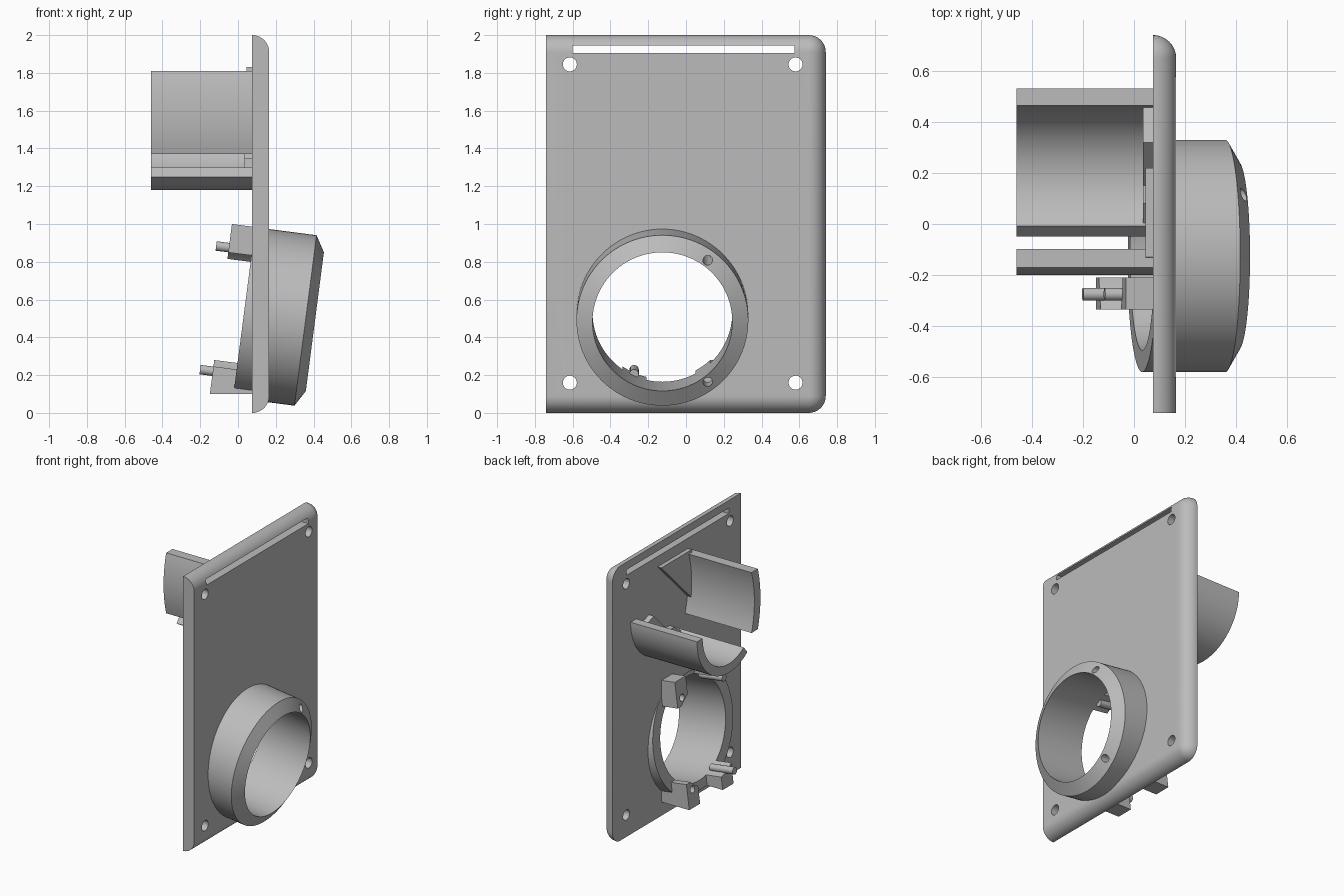
import bpy, bmesh, math
from mathutils import Matrix

cube = bpy.data.objects.get("Cube")
if cube:
    bpy.data.objects.remove(cube, do_unlink=True)

grey = bpy.data.materials.new("light grey plastic")
grey.use_nodes = True
grey.diffuse_color = (0.5, 0.5, 0.5, 1)
grey.node_tree.nodes["Principled BSDF"].inputs["Base Color"].default_value = (0.5, 0.5, 0.5, 1)

FLAT = Matrix.Identity(4)
# Frame of the tilted tube: local x runs along its axis, the origin is its front face
TILT = Matrix.Translation((0.407, -0.125, 0.483)) @ Matrix.Rotation(math.radians(7.4), 4, 'Y')


def loft(name, rings, matrix=FLAT, closed=False):
    """Join equal-length rings of points; cap both ends or close the loop."""
    bm = bmesh.new()
    loops = [[bm.verts.new(p) for p in ring] for ring in rings]
    count = len(loops[0])
    pairs = list(zip(loops, loops[1:]))
    if closed:
        pairs.append((loops[-1], loops[0]))
    else:
        bm.faces.new(loops[0])
        bm.faces.new(loops[-1])
    for a, b in pairs:
        for i in range(count):
            j = (i + 1) % count
            bm.faces.new((a[i], a[j], b[j], b[i]))
    bmesh.ops.recalc_face_normals(bm, faces=bm.faces)
    bm.transform(matrix)
    mesh = bpy.data.meshes.new(name)
    bm.to_mesh(mesh)
    bm.free()
    mesh.materials.append(grey)
    ob = bpy.data.objects.new(name, mesh)
    bpy.context.collection.objects.link(ob)
    return ob


def prism(name, outline, x0, x1, matrix=FLAT):
    return loft(name, [[(x, y, z) for y, z in outline] for x in (x0, x1)], matrix)


def arc(y, z, r, start, end, steps):
    angles = [math.radians(start + (end - start) * i / steps) for i in range(steps + 1)]
    return [(y + r * math.cos(a), z + r * math.sin(a)) for a in angles]


def circle(y, z, r, n=64):
    return arc(y, z, r, 0, 360, n)[:-1]


def rect(y0, y1, z0, z1):
    return [(y0, z0), (y1, z0), (y1, z1), (y0, z1)]


def cut(target, *cutters):
    bpy.context.view_layer.objects.active = target
    for c in cutters:
        mod = target.modifiers.new("cut", 'BOOLEAN')
        mod.operation, mod.solver, mod.object = 'DIFFERENCE', 'EXACT', c
        bpy.ops.object.modifier_apply(modifier=mod.name)


def cutter(outline, x0, x1, matrix=FLAT):
    ob = prism("cutter", outline, x0, x1, matrix)
    ob.hide_render = True
    helpers.append(ob)
    return ob


helpers, parts = [], []

# Plate: three rounded edges on the outer side, square along the front edge
R = 0.09
rings = []
for i in range(13):
    a = math.radians(90 * i / 12)
    r = max(R * math.cos(a), 0.001)
    outline = [(-0.74, R - r)]
    outline += arc(0.65, R, r, -90, 0, 10) + arc(0.65, 2 - R, r, 0, 90, 10)
    outline.append((-0.74, 2 - R + r))
    rings.append([(0.075 + R * math.sin(a), y, z) for y, z in outline])
plate = loft("mounting_plate", rings)
cut(plate, cutter(circle(0, 0, 0.4), -0.8, 0.3, TILT),
    cutter(rect(-0.6, 0.575, 1.905, 1.945), 0, 0.3),
    *[cutter(circle(y, z, 0.037, 32), 0, 0.3) for y in (-0.615, 0.58) for z in (0.16, 1.845)])
parts.append(plate)

# Tilted tube with a chamfered front rim
profile = [(-0.378, 0.37), (-0.378, 0.455), (-0.05, 0.455), (0, 0.37)]
rings = [[(x, y, z) for y, z in circle(0, 0, r, 96)] for x, r in profile]
tube = loft("tilted_tube", rings, TILT, closed=True)
floor = cutter(rect(-1, 1, -0.5, 0.1), -0.8, 0.08)
bore = cutter(circle(0, 0, 0.37, 96), -0.8, 0.3, TILT)
screw_holes = [cutter(circle(0.24, s * 0.325, 0.025, 24), -0.8, 0.3, TILT) for s in (-1, 1)]
cut(tube, floor, *screw_holes)
parts.append(tube)

# Four blocks behind the tube: two drilled, two carrying pins
for level, s, end in (("upper", 1, -0.34), ("lower", -1, -0.27)):
    low, high = sorted((s * 0.27, s * 0.456))
    pin_block = prism(level + "_pin_block", rect(-0.21, -0.085, low, high), -0.502, end, TILT)
    screw_block = prism(level + "_screw_block", rect(0.175, 0.3, low, high), -0.502, end, TILT)
    for block in (pin_block, screw_block):
        cut(block, bore, floor)
    cut(screw_block, *screw_holes)
    pin = prism(level + "_pin", circle(-0.15, s * 0.33, 0.025, 24), -0.57, -0.38, TILT)
    parts += [pin_block, screw_block, pin]

# Curved cradle: lower trough and a shallow side wall
trough = arc(0.165, 1.545, 0.365, 234, 360, 36) + arc(0.165, 1.545, 0.30, 360, 235, 36)
parts.append(prism("lower_trough", trough, -0.46, 0.08))
side = math.degrees(math.asin(0.22 / 0.82))
inner = math.degrees(math.asin(0.22 / 0.75))
wall = arc(0.62, 1.59, 0.82, 180 - side, 180 + side, 16)
wall += arc(0.62, 1.59, 0.75, 180 + inner, 180 - inner, 16)
parts.append(prism("side_wall", wall, -0.46, 0.08))

# Thin stop plates at the base of the cradle
lower_stop = [(0.46, 1.47), (0.32, 1.52), (0.15, 1.35), (0.08, 1.35), (-0.01, 1.28),
              (0.1, 1.22), (0.24, 1.22), (0.38, 1.3)]
parts.append(prism("lower_stop", lower_stop, 0.035, 0.08))
upper_stop = [(0.22, 1.83), (-0.13, 1.83), (-0.15, 1.46), (0.12, 1.73)]
parts.append(prism("upper_stop", upper_stop, 0.045, 0.08))

for ob in helpers:
    bpy.data.objects.remove(ob, do_unlink=True)

# Smooth the curved faces and keep the hard edges
bpy.ops.object.select_all(action='DESELECT')
for ob in parts:
    ob.select_set(True)
bpy.context.view_layer.objects.active = plate
bpy.ops.object.shade_smooth_by_angle(angle=math.radians(25))
